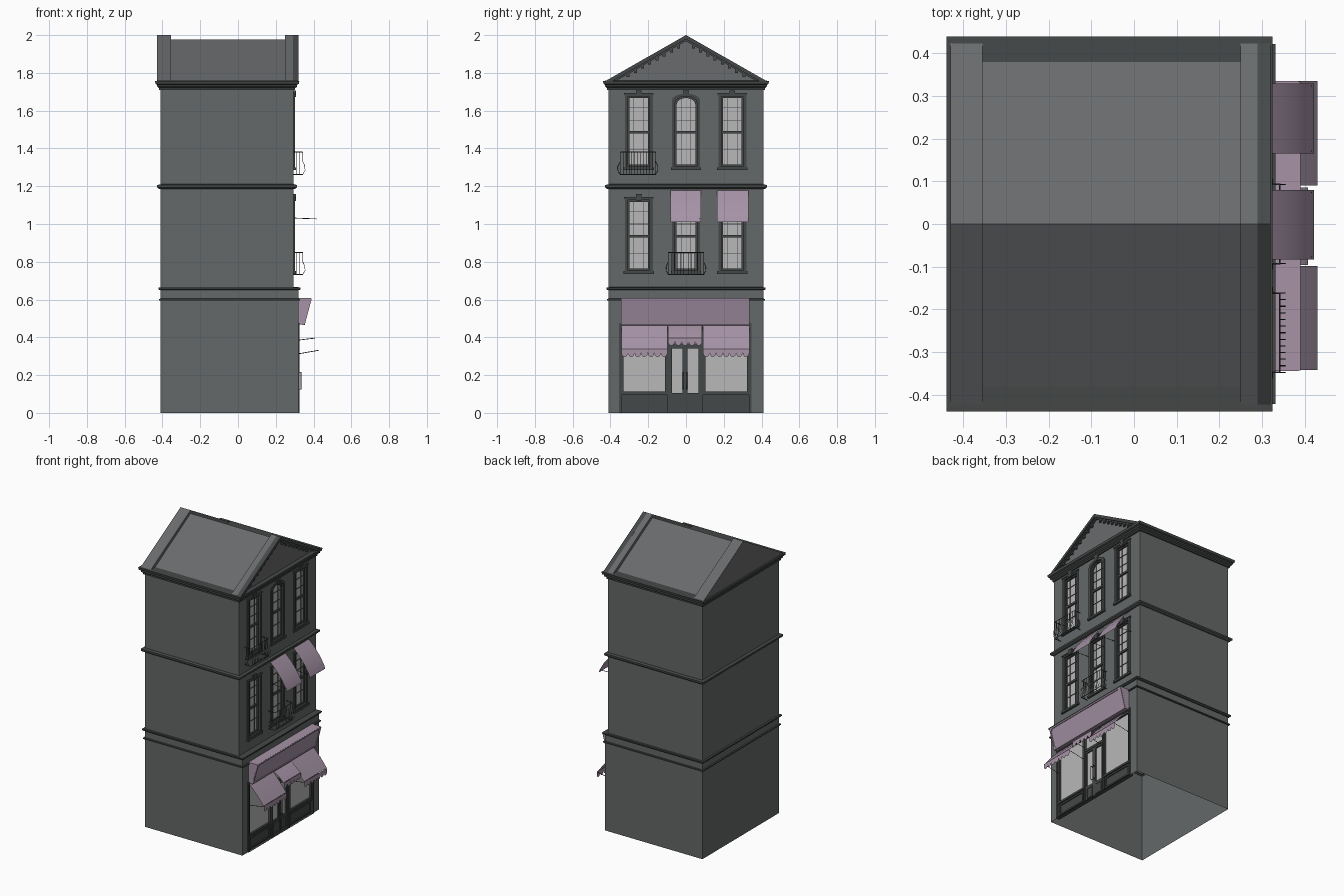
import bpy, bmesh, math

if "Cube" in bpy.data.objects:
    bpy.data.objects.remove(bpy.data.objects["Cube"])

def material(name, r, g, b):
    m = bpy.data.materials.new(name)
    m.diffuse_color = (r, g, b, 1)
    m.use_nodes = True
    m.node_tree.nodes["Principled BSDF"].inputs["Base Color"].default_value = m.diffuse_color
    return m

WALL = material("wall_grey", .13, .14, .14)
TRIM = material("trim_dark", .06, .065, .065)
ROOF = material("roof_grey", .14, .145, .15)
GLASS = material("pale_glass", .48, .48, .48)
CLOTH = material("mauve", .38, .29, .38)

FACE = lambda p, q, d: (d, p, q)      # profile in y,z swept along x
SIDE = lambda p, q, d: (p, d, q)      # profile in x,z swept along y

def finish(bm, name, mat, fix=True):
    if fix:
        bmesh.ops.recalc_face_normals(bm, faces=bm.faces[:])
    me = bpy.data.meshes.new(name)
    bm.to_mesh(me)
    bm.free()
    me.materials.append(mat)
    ob = bpy.data.objects.new(name, me)
    bpy.context.collection.objects.link(ob)
    return ob

def prism(bm, pts, d0, d1, f=FACE):
    a = [bm.verts.new(f(p, q, d0)) for p, q in pts]
    b = [bm.verts.new(f(p, q, d1)) for p, q in pts]
    bm.faces.new(a[::-1])
    bm.faces.new(b)
    for i in range(len(a)):
        j = (i + 1) % len(a)
        bm.faces.new((a[i], a[j], b[j], b[i]))

def box(bm, x0, x1, y0, y1, z0, z1):
    prism(bm, [(y0, z0), (y1, z0), (y1, z1), (y0, z1)], x0, x1)

def ring(bm, outer, inner, d0, d1, f=FACE):
    loops = [[bm.verts.new(f(p, q, d)) for p, q in pts]
             for pts, d in ((outer, d0), (outer, d1), (inner, d1), (inner, d0))]
    n = len(outer)
    for k in range(4):
        a, b = loops[k], loops[(k + 1) % 4]
        for i in range(n):
            j = (i + 1) % n
            bm.faces.new((a[i], a[j], b[j], b[i]))

def outline(yc, hw, z0, z1, rise=0):
    n = 10 if rise else 1
    top = [(yc + hw * math.cos(math.pi * i / n),
            z1 - rise + rise * math.sin(math.pi * i / n)) for i in range(n + 1)]
    return [(yc - hw, z0), (yc + hw, z0)] + top

def rect(y0, y1, z0, z1):
    return [(y0, z0), (y1, z0), (y1, z1), (y0, z1)]

def band(name, x1, profile):
    """Moulding swept round the building; profile is (offset, z)."""
    bm = bmesh.new()
    rows = [[bm.verts.new((x, y, z)) for x, y in
             ((-.41 - o, -.41 - o), (x1 + o, -.41 - o), (x1 + o, .41 + o), (-.41 - o, .41 + o))]
            for o, z in profile]
    for a, b in zip(rows, rows[1:]):
        for i in range(4):
            j = (i + 1) % 4
            bm.faces.new((a[i], a[j], b[j], b[i]))
    finish(bm, name, TRIM)

def wires(name, paths, r, mat=TRIM):
    cu = bpy.data.curves.new(name, 'CURVE')
    cu.dimensions = '3D'
    cu.bevel_depth, cu.bevel_resolution = r, 0
    cu.use_fill_caps = True
    for path in paths:
        s = cu.splines.new('POLY')
        s.points.add(len(path) - 1)
        for p, co in zip(s.points, path):
            p.co = (*co, 1)
    cu.materials.append(mat)
    bpy.context.collection.objects.link(bpy.data.objects.new(name, cu))

WINDOWS = [(y, z0, .035 if y == 0 and z0 > 1 else 0)
           for z0 in (.75, 1.3) for y in (-.25, 0, .245)]

# Walls: stepped shell, window and shopfront recesses, open underneath
bm = bmesh.new()
prism(bm, [(-.41, 0), (.32, 0), (.32, .655), (.295, .655), (.295, 1.757), (-.41, 1.757)],
      -.41, .41, SIDE)
walls = finish(bm, "walls", WALL)
bm = bmesh.new()
for y, z0, rise in WINDOWS:
    prism(bm, outline(y, .062, z0, z0 + .38, rise), .275, .4)
box(bm, .302, .4, -.345, .338, -.1, .465)
cutter = finish(bm, "recess_cutter", WALL)
cutter.hide_render = True
mod = walls.modifiers.new("recesses", 'BOOLEAN')
mod.operation, mod.object, mod.solver = 'DIFFERENCE', cutter, 'EXACT'
dg = bpy.context.evaluated_depsgraph_get()
bm = bmesh.new()
bm.from_mesh(bpy.data.meshes.new_from_object(walls.evaluated_get(dg)))
walls.modifiers.clear()
bpy.data.objects.remove(cutter)
bmesh.ops.delete(bm, geom=[f for f in bm.faces if f.normal.z < -.9 and
                           f.calc_center_median().z < .001], context='FACES')
bm.to_mesh(walls.data)
bm.free()

# Mouldings between floors and main cornice
band("shop_band", .32, [(-.005, .593), (.008, .595), (.008, .603), (-.005, .606)])
band("shop_cornice", .32, [(-.03, .648), (.006, .65), (.012, .656), (.012, .664), (-.03, .668)])
band("floor_band", .295, [(-.005, 1.185), (.01, 1.187), (.018, 1.194), (.018, 1.206), (-.005, 1.212)])
band("main_cornice", .295, [(-.005, 1.708), (.008, 1.71), (.008, 1.72), (.018, 1.727), (.018, 1.737),
                            (.027, 1.742), (.03, 1.758), (-.03, 1.76)])

# Roof with raised strips at both gables
bm = bmesh.new()
prism(bm, [(-.392, 1.752), (.392, 1.752), (0, 1.978)], -.36, .255)
finish(bm, "roof", ROOF)
bm = bmesh.new()
prism(bm, [(-.43, 1.755), (.43, 1.755), (0, 2)], -.43, -.355)
prism(bm, [(-.43, 1.755), (.43, 1.755), (0, 2)], .25, .297)
finish(bm, "gable_ends", ROOF)
bm = bmesh.new()
for w, t, x in ((.43, .022, .32), (.395, .012, .31)):
    h = w * .57
    prism(bm, [(-w, 1.755), (0, 1.755 + h), (w, 1.755), (w - t * 1.75, 1.755),
               (0, 1.755 + h - t), (-w + t * 1.75, 1.755)], .29, x)
for s in (-1, 1):
    for i in range(8):
        y = s * (.04 + i * .038)
        z = 1.755 + (.372 - abs(y)) * .57
        box(bm, .29, .308, y - .008, y + .008, z - .014, z + .004)
finish(bm, "gable_moulding", TRIM)

# Sash windows: casing, sill, keystone, sashes, glazing bars, pane
trim, pane = bmesh.new(), bmesh.new()
for y, z0, rise in WINDOWS:
    z1, zm = z0 + .38, z0 + .185
    ring(trim, outline(y, .074, z0 - .005, z1 + .01, rise),
         outline(y, .058, z0 + .004, z1 - .004, rise), .28, .301)
    ring(trim, outline(y, .06, z0, z1 - .002, rise),
         outline(y, .05, z0 + .014, z1 - .013, rise), .274, .289)
    box(trim, .274, .308, y - .08, y + .08, z0 - .014, z0)
    prism(trim, [(y - .011, z1 - .008), (y + .011, z1 - .008),
                 (y + .016, z1 + .028), (y - .016, z1 + .028)], .28, .306)
    if not rise:
        box(trim, .28, .304, y - .078, y + .078, z1 + .006, z1 + .014)
    box(trim, .274, .289, y - .055, y + .055, zm - .007, zm + .007)
    for dy in (-.026, .026):
        box(trim, .276, .283, y + dy - .0015, y + dy + .0015, z0, z1 - .003)
    for z in (zm + .065, zm + .13, zm - .09):
        box(trim, .276, .283, y - .055, y + .055, z - .0015, z + .0015)
    prism(pane, outline(y, .056, z0 + .005, z1 - .005, rise), .2755, .279)
finish(trim, "window_frames", TRIM)
finish(pane, "window_panes", GLASS)

# Shopfront: display windows with stall panels, double door
trim, pane = bmesh.new(), bmesh.new()
ring(trim, rect(-.355, .347, 0, .475), rect(-.342, .334, .002, .462), .3, .326)
for y0, y1 in ((-.342, -.1), (.09, .334)):
    ring(trim, rect(y0, y1, .098, .462), rect(y0 + .012, y1 - .012, .112, .45), .3, .32)
    box(trim, .3, .312, y0, y1, 0, .1)
    ring(trim, rect(y0 + .008, y1 - .008, .012, .09), rect(y0 + .018, y1 - .018, .022, .08), .31, .319)
    box(trim, .3, .325, y0, y1, .094, .104)
    box(pane, .215, .308, y0 + .008, y1 - .008, .105, .455)
ring(trim, rect(-.1, .09, 0, .462), rect(-.088, .078, .002, .45), .3, .322)
box(trim, .3, .32, -.09, .08, .352, .368)
box(pane, .303, .306, -.09, .08, .36, .455)
for y0, y1 in ((-.088, -.006), (-.004, .078)):
    ring(trim, rect(y0, y1, 0, .353), rect(y0 + .013, y1 - .013, .105, .34), .3, .316)
    ring(trim, rect(y0 + .013, y1 - .013, .015, .09), rect(y0 + .02, y1 - .02, .022, .083), .312, .319)
    box(pane, .303, .308, y0 + .01, y1 - .01, .1, .345)
finish(trim, "shopfront_frames", TRIM)
finish(pane, "shopfront_glass", GLASS)
wires("door_handles", [[(.314, y, .125), (.333, y, .125), (.333, y, .215), (.314, y, .215)]
                       for y in (-.015, .005)], .003)

# Blank sign board, tilted, with a chamfered raised border
bm = bmesh.new()
prism(bm, [(.318, .47), (.348, .465), (.386, .607), (.318, .607)], -.345, .335, SIDE)
TILT = lambda p, q, d: (.348 + .038 * q + d, p, .465 + .142 * q)

def chamfered(i, c):
    y0, y1, a, b, k = -.345 + i, .335 - i, i / .142, 1 - i / .142, c / .142
    return [(y0 + c, a), (y1 - c, a), (y1, a + k), (y1, b - k),
            (y1 - c, b), (y0 + c, b), (y0, b - k), (y0, a + k)]

ring(bm, chamfered(.001, .001), chamfered(.01, .015), -.002, .005, TILT)
finish(bm, "sign_board", CLOTH)

# Fabric awnings with optional scalloped edge, and their support arms
def awning(name, y0, y1, prof, drop, n, arm):
    bm = bmesh.new()
    rows = [[bm.verts.new((x, y, z)) for y in (y0, y1)] for x, z in prof]
    for a, b in zip(rows, rows[1:]):
        bm.faces.new((a[0], b[0], b[1], a[1])).smooth = True
    x, z = prof[-1]
    w = (y1 - y0) / max(n, 1)
    for i in range(n):
        ya = y0 + i * w
        pts = [(ya, z)] + [(ya + w / 2 - w / 2 * math.cos(math.pi * k / 6),
                            z - drop * (.45 + .55 * math.sin(math.pi * k / 6))) for k in range(7)]
        bm.faces.new([bm.verts.new((x + .003, p, q)) for p, q in pts + [(ya + w, z)]])
    finish(bm, name, CLOTH, False)
    wires(name + "_arms", [[(arm[0], y, arm[1]), (arm[2], y, arm[3])]
                           for y in (y0 + .006, y1 - .006)], .002)

for name, y0, y1 in (("middle", -.083, .08), ("right", .165, .33)):
    awning("upper_awning_" + name, y0, y1,
           [(.3, 1.178), (.345, 1.132), (.385, 1.082), (.415, 1.03), (.422, 1.01)],
           0, 0, (.285, 1.032, .416, 1.027))
for name, y0, y1 in (("left", -.342, -.098), ("right", .09, .335)):
    awning("shop_awning_" + name, y0, y1, [(.322, .462), (.38, .402), (.43, .338)],
           .042, 7, (.31, .311, .43, .332))
awning("door_awning", -.096, .086, [(.322, .462), (.37, .43), (.408, .396)],
       .04, 5, (.31, .384, .408, .396))

# Bellied iron balconies
def balcony(name, yc, z):
    w, x0, x1 = .093, .293, .342
    def bar(x, y, dx, dy):
        return [(x, y, z + .118), (x, y, z + .07), (x + dx * .012, y + dy * .012, z + .045),
                (x + dx * .013, y + dy * .013, z + .022), (x, y, z)]
    paths = [bar(x1, yc - w + 2 * w * i / 12, 1, 0) for i in range(13)]
    paths += [bar(x0 + .016 * i, yc + s * w, 0, s) for s in (-1, 1) for i in (1, 2)]
    wires(name + "_bars", paths, .0013)
    wires(name + "_rails", [[(x0, yc - w, z + h), (x1, yc - w, z + h), (x1, yc + w, z + h), (x0, yc + w, z + h)]
                            for h in (0, .118)], .0025)

balcony("top_balcony", -.255, 1.262)
balcony("middle_balcony", 0, .732)
